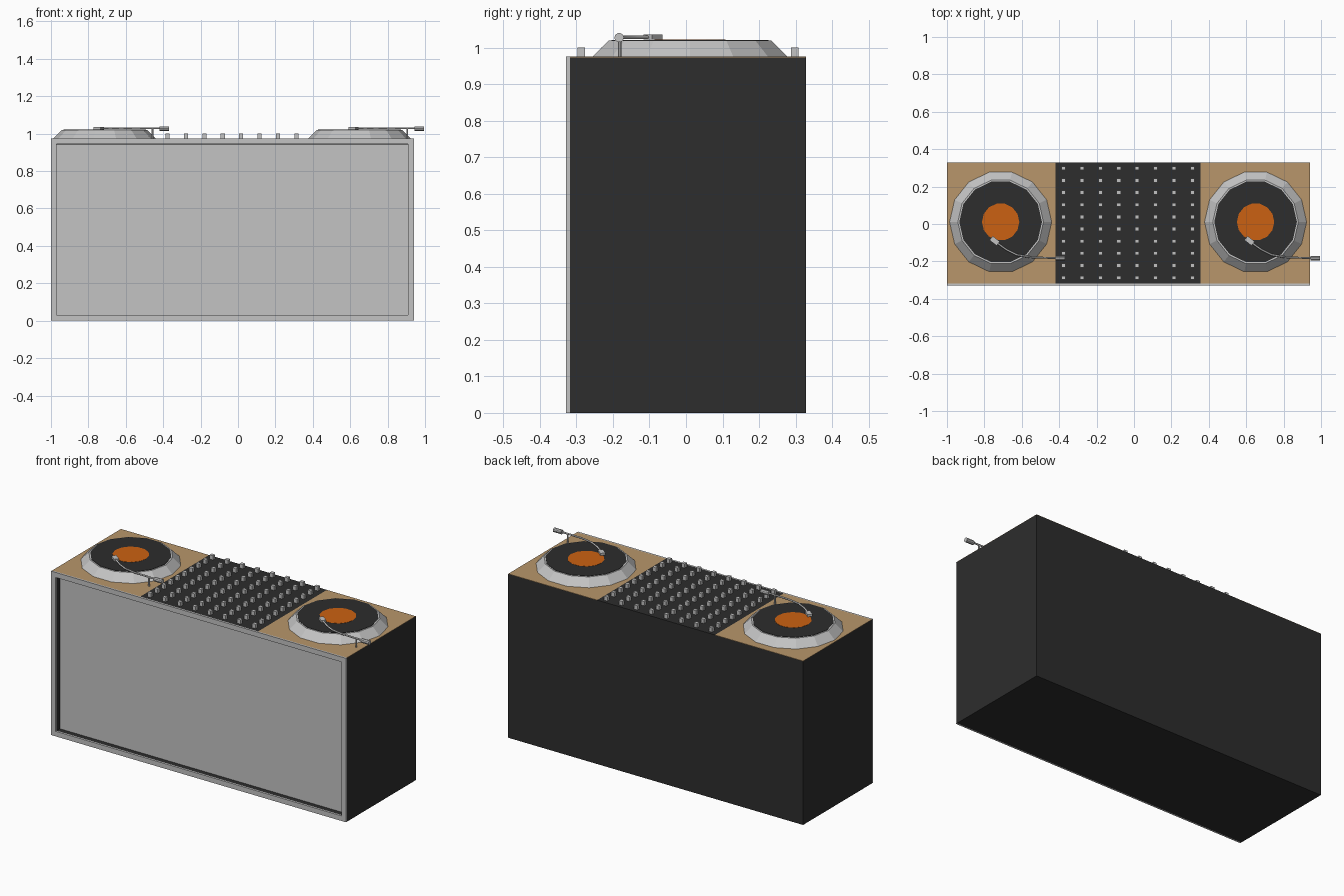
import bpy, bmesh, math
from mathutils import Matrix, Vector

if "Cube" in bpy.data.objects:
    bpy.data.objects.remove(bpy.data.objects["Cube"])


def material(name, rgb):
    m = bpy.data.materials.new(name)
    m.diffuse_color = (*rgb, 1)
    m.use_nodes = True
    m.node_tree.nodes["Principled BSDF"].inputs["Base Color"].default_value = m.diffuse_color
    return m


BLACK = material("matt_black", (0.026, 0.026, 0.026))
GREY = material("light_grey", (0.55, 0.55, 0.55))
WOOD = material("light_wood", (0.48, 0.305, 0.145))
ORANGE = material("orange", (0.6, 0.12, 0.006))


def finish(name, bm, mat):
    bmesh.ops.recalc_face_normals(bm, faces=bm.faces)
    me = bpy.data.meshes.new(name)
    bm.to_mesh(me)
    bm.free()
    me.materials.append(mat)
    ob = bpy.data.objects.new(name, me)
    bpy.context.collection.objects.link(ob)
    return ob


def add_box(bm, lo, hi, rot=0):
    lo, hi = Vector(lo), Vector(hi)
    mat = (Matrix.Translation((lo + hi) / 2) @ Matrix.Rotation(rot, 4, 'Z')
           @ Matrix.Diagonal((*(hi - lo), 1)))
    bmesh.ops.create_cube(bm, size=1, matrix=mat)


def box(name, lo, hi, mat, rot=0):
    bm = bmesh.new()
    add_box(bm, lo, hi, rot)
    return finish(name, bm, mat)


def cone(name, base, r1, r2, h, sides, mat, axis='Z'):
    """Cone or cylinder rising from base along Z or X, a corner on the y axis."""
    bm = bmesh.new()
    turn = Matrix.Rotation(math.pi / 2, 4, 'Y' if axis == 'X' else 'Z')
    bmesh.ops.create_cone(bm, cap_ends=True, segments=sides, radius1=r1, radius2=r2,
                          depth=h, matrix=Matrix.Translation(base) @ turn
                          @ Matrix.Translation((0, 0, h / 2)))
    return finish(name, bm, mat)


X0, X1, Y0, Y1, TOP = -1.0, 0.94, -0.318, 0.328, 0.975
RIM = 0.03


def front_opening(bm, y, depth):
    """Inset the front face by the rim and push it in."""
    bm.faces.ensure_lookup_table()
    f = min(bm.faces, key=lambda f: f.calc_center_median().y)
    bmesh.ops.inset_region(bm, faces=[f], thickness=RIM, use_even_offset=True)
    moved = bmesh.ops.extrude_face_region(bm, geom=[f])
    bmesh.ops.translate(bm, vec=(0, depth, 0),
                        verts=[v for v in moved['geom'] if isinstance(v, bmesh.types.BMVert)])
    bmesh.ops.delete(bm, geom=[f], context='FACES')


# booth body with a recessed front
bm = bmesh.new()
add_box(bm, (X0, Y0, 0), (X1, Y1, TOP - 0.002))
front_opening(bm, Y0, 0.035)
finish("booth_body", bm, BLACK)

# light frame round the front, and the panel set back inside it
bm = bmesh.new()
for lo, hi in (((X0, 0), (X1, RIM)), ((X0, TOP - RIM), (X1, TOP)),
               ((X0, RIM), (X0 + RIM, TOP - RIM)), ((X1 - RIM, RIM), (X1, TOP - RIM))):
    add_box(bm, (lo[0], Y0 - 0.01, lo[1]), (hi[0], Y0, hi[1]))
finish("front_frame", bm, GREY)
box("front_panel", (X0 + RIM, Y0 + 0.03, RIM), (X1 - RIM, Y0 + 0.036, TOP - RIM), GREY)

# top plates
for name, a, b, mat in (("left_wood_top", X0, -0.42, WOOD),
                        ("mixer_top", -0.42, 0.355, BLACK),
                        ("right_wood_top", 0.355, X1, WOOD)):
    box(name, (a, Y0, TOP - 0.002), (b, Y1, TOP), mat)

# mixer knobs in a grid
bm = bmesh.new()
for i in range(8):
    for j in range(10):
        x, y = -0.377 + i * 0.0985, -0.287 + j * 0.065
        add_box(bm, (x - 0.011, y - 0.01, TOP), (x + 0.011, y + 0.01, 1.0))
finish("mixer_knobs", bm, GREY)

# turntables
for side, cx in (("left", -0.713), ("right", 0.65)):
    cy = 0.011
    cone(side + "_platter", (cx, cy, TOP), 0.273, 0.229, 0.044, 14, GREY)
    cone(side + "_record", (cx, cy, 1.018), 0.221, 0.221, 0.003, 14, BLACK)
    cone(side + "_record_label", (cx, cy, 1.02), 0.1, 0.1, 0.002, 14, ORANGE)

    # tonearm: bent tube, post, counterweight and head
    cu = bpy.data.curves.new(side + "_tonearm", 'CURVE')
    cu.dimensions = '3D'
    cu.bevel_depth = 0.005
    cu.bevel_resolution = 1
    cu.use_fill_caps = True
    pts = [(-0.02, -0.112), (0.03, -0.148), (0.086, -0.176), (0.16, -0.189), (0.32, -0.194)]
    sp = cu.splines.new('POLY')
    sp.points.add(len(pts) - 1)
    for p, (x, y) in zip(sp.points, pts):
        p.co = (cx + x, cy + y, 1.028, 1)
    cu.materials.append(GREY)
    bpy.context.collection.objects.link(bpy.data.objects.new(side + "_tonearm", cu))
    cone(side + "_arm_post", (cx + 0.255, cy - 0.192, TOP), 0.005, 0.005, 0.053, 8, GREY)
    cone(side + "_counterweight", (cx + 0.294, cy - 0.194, 1.027), 0.013, 0.013, 0.051,
         10, GREY, 'X')
    box(side + "_arm_head", (cx - 0.056, cy - 0.115, 1.022),
        (cx - 0.008, cy - 0.087, 1.035), GREY, math.radians(-38))
